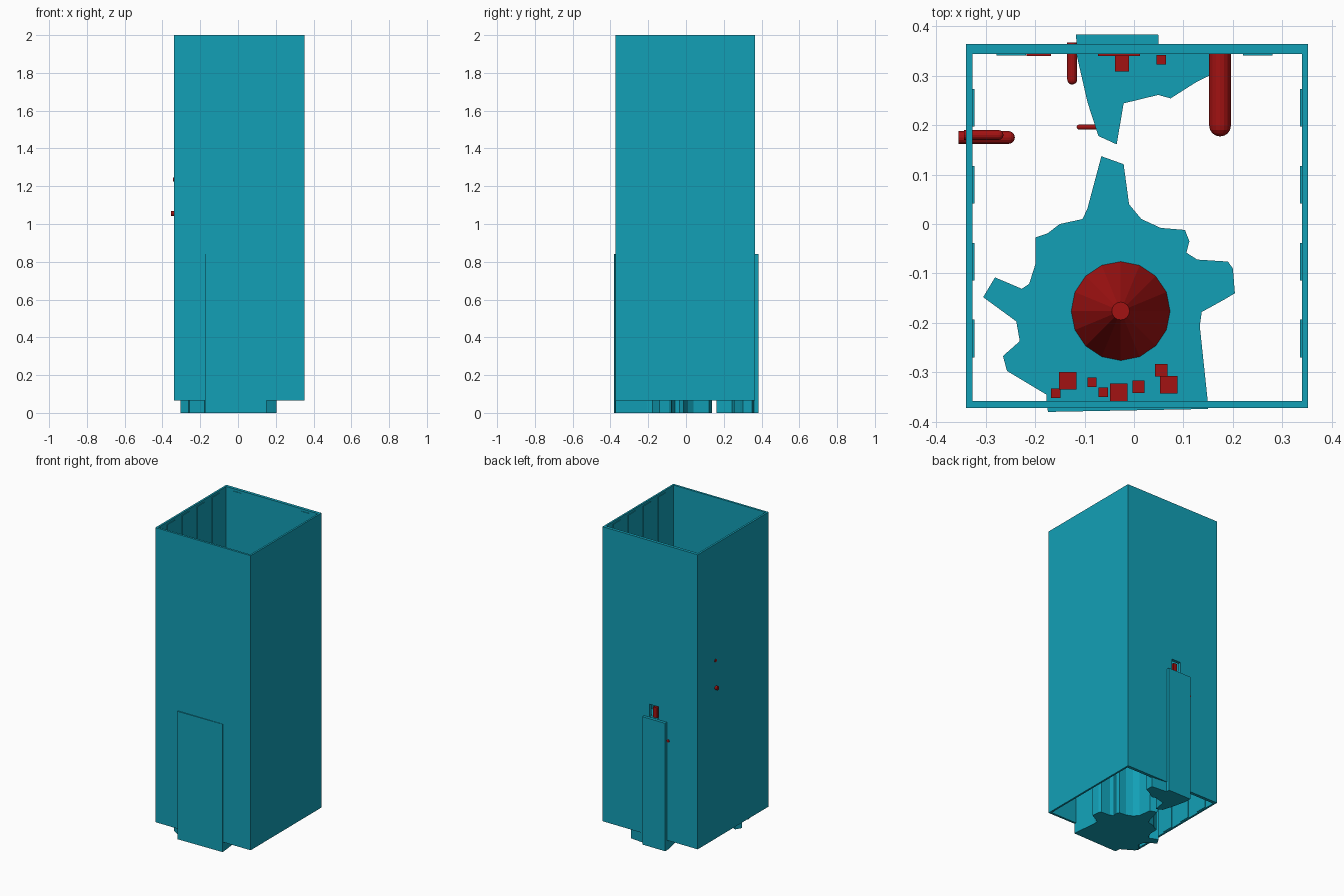
import bpy, bmesh, math
from mathutils import Vector

if "Cube" in bpy.data.objects:
    bpy.data.objects.remove(bpy.data.objects["Cube"])


def material(name, rgb):
    m = bpy.data.materials.new(name)
    m.diffuse_color = (*rgb, 1)
    m.use_nodes = True
    m.node_tree.nodes["Principled BSDF"].inputs["Base Color"].default_value = m.diffuse_color
    return m


TEAL = material("teal", (0.006, 0.35, 0.47))
RED = material("red", (0.36, 0.006, 0.006))


def finish(bm, name, mat):
    bmesh.ops.recalc_face_normals(bm, faces=bm.faces[:])
    me = bpy.data.meshes.new(name)
    bm.to_mesh(me)
    bm.free()
    me.materials.append(mat)
    ob = bpy.data.objects.new(name, me)
    bpy.context.collection.objects.link(ob)
    return ob


def box(name, lo, hi, mat):
    bm = bmesh.new()
    bmesh.ops.create_cube(bm, size=1)
    for v in bm.verts:
        v.co = [(l + h) / 2 + c * (h - l) for l, h, c in zip(lo, hi, v.co)]
    return finish(bm, name, mat)


def prism(name, pts, z0, z1, mat):
    bm = bmesh.new()
    f = bm.faces.new([bm.verts.new((x, y, z0)) for x, y in pts])
    r = bmesh.ops.extrude_face_region(bm, geom=[f], use_keep_orig=True)
    for v in r["geom"]:
        if isinstance(v, bmesh.types.BMVert):
            v.co.z = z1
    bmesh.ops.triangulate(bm, faces=[f for f in bm.faces if len(f.verts) > 4])
    return finish(bm, name, mat)


def rod(name, start, direction, length, r):
    """Straight rod with a rounded far end, made by spinning a profile."""
    prof = [(0, 0), (r, 0)]
    prof += [(r * math.cos(a * math.pi / 8), length - r + r * math.sin(a * math.pi / 8))
             for a in range(5)]
    bm = bmesh.new()
    vs = [bm.verts.new((x, 0, z)) for x, z in prof]
    es = [bm.edges.new(p) for p in zip(vs, vs[1:])]
    bmesh.ops.spin(bm, geom=vs + es, cent=(0, 0, 0), axis=(0, 0, 1),
                   angle=2 * math.pi, steps=16)
    bmesh.ops.remove_doubles(bm, verts=bm.verts[:], dist=1e-5)
    ob = finish(bm, name, RED)
    ob.rotation_euler = Vector(direction).to_track_quat("Z", "Y").to_euler()
    ob.location = start
    return ob


# Open-topped square shaft with walls
X0, X1, Y0, Y1 = -0.34, 0.352, -0.372, 0.364
IX0, IX1, IY0, IY1 = -0.327, 0.34, -0.358, 0.344
bm = bmesh.new()
rings = []
for a, b, c, d in ((X0, X1, Y0, Y1), (IX0, IX1, IY0, IY1)):
    for z in (0.065, 2.0):
        rings.append([bm.verts.new((x, y, z)) for x, y in ((a, c), (b, c), (b, d), (a, d))])
for p, q in ((0, 1), (1, 3), (3, 2), (2, 0)):
    for i in range(4):
        j = (i + 1) % 4
        bm.faces.new((rings[p][i], rings[p][j], rings[q][j], rings[q][i]))
shaft = finish(bm, "shaft_walls", TEAL)

# Small window through the back wall
cutter = box("window_cutter", (-0.055, 0.33, 0.842), (0.01, 0.40, 0.925), TEAL)
cutter.hide_render = True
cutter.hide_set(True)
cut = shaft.modifiers.new("window", "BOOLEAN")
cut.operation = "DIFFERENCE"
cut.solver = "EXACT"
cut.object = cutter

# Thin raised strips on the inner side and back walls
for i in range(4):
    y = 0.235 - i * 0.1555
    box("side_strip_left", (IX0 - 0.003, y - 0.038, 0.07), (IX0 + 0.004, y + 0.038, 1.985), TEAL)
    box("side_strip_right", (IX1 - 0.004, y - 0.038, 0.07), (IX1 + 0.003, y + 0.038, 1.985), TEAL)
for x in (-0.248, 0.25):
    box("back_strip", (x - 0.03, IY1 - 0.003, 0.07), (x + 0.03, IY1 + 0.003, 1.985), TEAL)

# Irregular main platform, poking out through the front wall
prism("main_platform", [
    (-0.066, 0.137), (-0.021, 0.121), (-0.01, 0.04), (0.015, 0.01), (0.054, -0.008),
    (0.103, -0.012), (0.112, -0.035), (0.106, -0.058), (0.128, -0.072), (0.19, -0.076),
    (0.2, -0.09), (0.204, -0.14), (0.184, -0.152), (0.137, -0.178), (0.133, -0.206),
    (0.149, -0.357), (0.15, -0.374), (-0.174, -0.38), (-0.177, -0.357), (-0.177, -0.345),
    (-0.257, -0.297), (-0.265, -0.267), (-0.231, -0.237), (-0.238, -0.197), (-0.305, -0.148),
    (-0.281, -0.108), (-0.227, -0.131), (-0.212, -0.121), (-0.199, -0.08), (-0.199, -0.027),
    (-0.175, -0.019), (-0.15, 0), (-0.104, 0.01), (-0.094, 0.032)], 0, 0.84, TEAL)

# Irregular rear platform, poking out through the back wall
prism("rear_platform", [
    (-0.117, 0.383), (0.049, 0.383), (0.05, 0.36), (0.155, 0.35), (0.156, 0.302),
    (0.126, 0.287), (0.074, 0.254), (0.049, 0.261), (-0.021, 0.244), (-0.035, 0.161),
    (-0.072, 0.178), (-0.094, 0.246), (-0.116, 0.342)], 0, 0.84, TEAL)

# Cone on the main platform
bm = bmesh.new()
bmesh.ops.create_cone(bm, cap_ends=True, segments=16, radius1=0.1, radius2=0.018, depth=0.2)
cone = finish(bm, "cone", RED)
cone.location = (-0.027, -0.176, 0.94)

# Loose cubes on the platforms
for x, y, s in ((-0.134, -0.317, 0.035), (-0.085, -0.32, 0.019), (-0.158, -0.342, 0.019),
                (-0.062, -0.34, 0.019), (-0.031, -0.34, 0.035), (0.009, -0.329, 0.025),
                (0.055, -0.296, 0.025), (0.07, -0.325, 0.035), (0.055, 0.332, 0.019)):
    h = s / 2
    box("cube", (x - h, y - h, 0.84), (x + h, y + h, 0.84 + s), RED)

# Block and wall plates behind the window
box("window_block", (-0.038, 0.308, 0.84), (-0.01, 0.355, 0.91), RED)
box("wall_plate_wide", (-0.073, 0.34, 1.1), (0.012, 0.346, 1.18), RED)
box("wall_plate_narrow", (-0.217, 0.34, 1.1), (-0.168, 0.346, 1.15), RED)

# Rounded rods sticking out of the walls
rod("left_rod_low", (-0.355, 0.175, 1.055), (1, 0, 0), 0.114, 0.013)
rod("left_rod_high", (-0.344, 0.18, 1.235), (1, 0, 0), 0.08, 0.01)
rod("back_rod_small", (-0.125, 0.367, 0.72), (0, -1, 0), 0.085, 0.01)
rod("back_rod_large", (0.174, 0.35, 1.1), (0, -1, 0), 0.173, 0.022)
rod("platform_rod", (-0.07, 0.196, 0.6), (-1, 0, 0), 0.046, 0.005)
